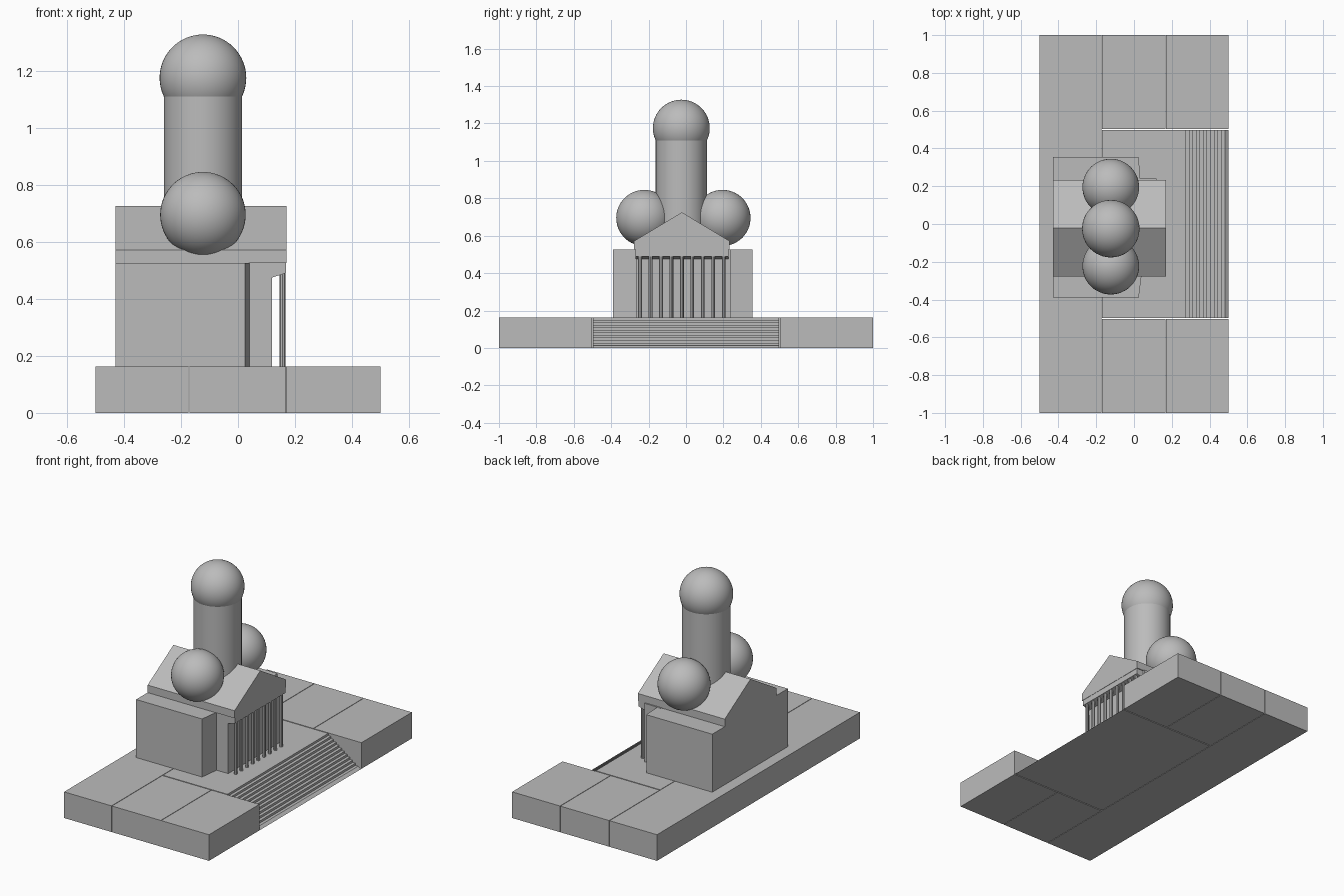
import bpy, bmesh
from mathutils import Matrix, Vector

cube = bpy.data.objects.get("Cube")
if cube:
    bpy.data.objects.remove(cube)

stone = bpy.data.materials.new("grey_stone")
stone.use_nodes = True
colour = (0.5, 0.5, 0.5, 1)
stone.diffuse_color = colour
stone.node_tree.nodes["Principled BSDF"].inputs["Base Color"].default_value = colour


def finish(name, bm, smooth=False):
    bmesh.ops.recalc_face_normals(bm, faces=bm.faces)
    mesh = bpy.data.meshes.new(name)
    bm.to_mesh(mesh)
    bm.free()
    for face in mesh.polygons:
        face.use_smooth = smooth and len(face.vertices) < 5
    mesh.materials.append(stone)
    obj = bpy.data.objects.new(name, mesh)
    bpy.context.scene.collection.objects.link(obj)
    return obj


def prism(name, points, shift):
    """Extrude a closed outline along a vector."""
    bm = bmesh.new()
    face = bm.faces.new([bm.verts.new(p) for p in points])
    out = bmesh.ops.extrude_face_region(bm, geom=[face])
    verts = [g for g in out["geom"] if isinstance(g, bmesh.types.BMVert)]
    bmesh.ops.translate(bm, vec=Vector(shift), verts=verts)
    # the starting face stays as the closing cap
    if not face.is_valid or len(bm.faces) < len(points) + 2:
        base = [v for v in bm.verts if v not in verts]
        bmesh.ops.contextual_create(bm, geom=base)
    return finish(name, bm)


def box(name, x0, x1, y0, y1, z0, z1):
    outline = [(x0, y0, z0), (x1, y0, z0), (x1, y1, z0), (x0, y1, z0)]
    return prism(name, outline, (0, 0, z1 - z0))


def cylinder(name, x, y, z0, z1, radius, sides, smooth):
    bm = bmesh.new()
    bmesh.ops.create_cone(bm, cap_ends=True, segments=sides, radius1=radius,
                          radius2=radius, depth=z1 - z0,
                          matrix=Matrix.Translation((x, y, (z0 + z1) / 2)))
    return finish(name, bm, smooth)


def ball(name, y, z, radius):
    bm = bmesh.new()
    bmesh.ops.create_uvsphere(bm, u_segments=48, v_segments=32, radius=radius,
                              matrix=Matrix.Translation((TOWER_X, y, z)))
    return finish(name, bm, True)


DECK = 0.163
GAP = 0.003
SEAM = 0.17
MID_Y = -0.022
TOWER_X = -0.123

# Plaza slabs with narrow seams
box("back_slab", -0.5, -SEAM - GAP, -1, 1, 0, DECK)
for side, y0, y1 in (("right", -1, -0.5 - GAP), ("left", 0.5 + GAP, 1)):
    box(side + "_middle_slab", -SEAM, SEAM - GAP, y0, y1, 0, DECK)
    box(side + "_outer_slab", SEAM, 0.5, y0, y1, 0, DECK)

# Central slab that steps down to the ground
STEPS = 12
STAIR_X = 0.275
run, rise = (0.5 - STAIR_X) / STEPS, DECK / STEPS
stairs = [(-SEAM, -0.497, 0), (-SEAM, -0.497, DECK)]
for i in range(STEPS):
    x = STAIR_X + i * run
    stairs += [(x, -0.497, DECK - i * rise), (x, -0.497, DECK - (i + 1) * rise)]
stairs[-1] = (0.5, -0.497, 0)
prism("central_stairs", stairs, (0, 0.994, 0))

# Wide rear block with slightly angled front corners
prism("rear_block", [(-0.43, -0.39, DECK), (0.025, -0.39, DECK), (0.04, -0.27, DECK),
                     (0.032, 0.24, DECK), (0.025, 0.355, DECK), (-0.43, 0.355, DECK)],
      (0, 0, 0.525 - DECK))

# Hall behind the columns, with a beam over the porch
box("front_hall", 0, 0.12, -0.268, 0.24, DECK, 0.527)
prism("porch_beam", [(0.1, -0.27, 0.475), (0.12, -0.27, 0.475), (0.168, -0.27, 0.49),
                     (0.168, -0.27, 0.53), (0.1, -0.27, 0.53)], (0, 0.497, 0))

# Gabled roof
prism("gable_roof", [(-0.43, -0.277, 0.525), (-0.43, 0.232, 0.525), (-0.43, 0.232, 0.572),
                     (-0.43, MID_Y, 0.725), (-0.43, -0.277, 0.572)], (0.6, 0, 0))

# Porch columns
for i in range(-4, 5):
    cylinder("porch_column", 0.156, MID_Y + i * 0.056, DECK, 0.49, 0.01, 8, False)

# Round tower and domes
cylinder("round_tower", TOWER_X, MID_Y - 0.003, 0.53, 1.15, 0.137, 48, True)
ball("tower_dome", MID_Y - 0.003, 1.175, 0.152)
ball("right_dome", -0.223, 0.695, 0.15)
ball("left_dome", 0.195, 0.695, 0.15)
